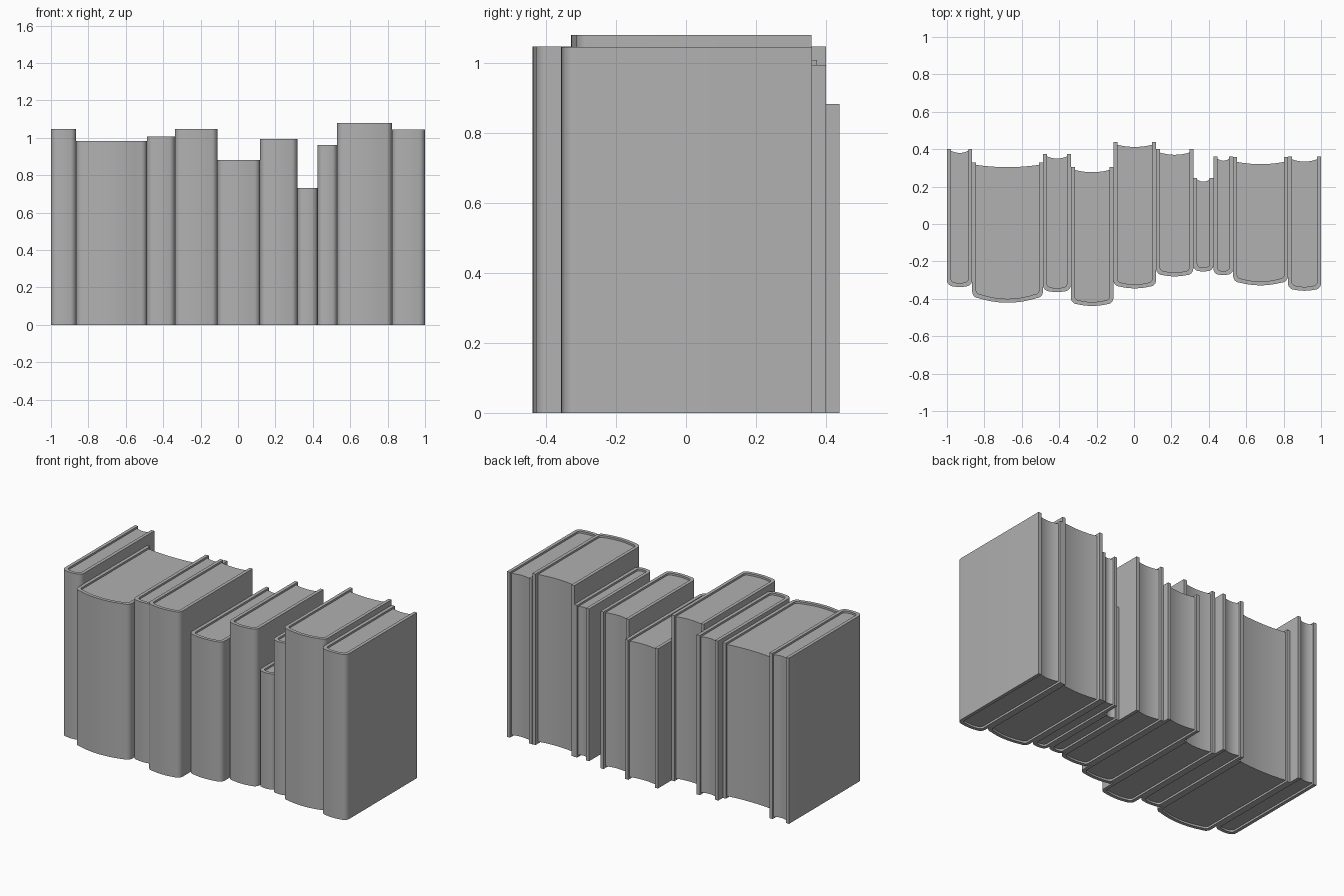
import bpy, bmesh, math

if "Cube" in bpy.data.objects:
    bpy.data.objects.remove(bpy.data.objects["Cube"])

# left x, right x, height, spine front y, cover back y, fore edge centre y
BOOKS = [
    (-1.0, -0.865, 1.047, -0.337, 0.40, 0.38),
    (-0.865, -0.487, 0.982, -0.421, 0.328, 0.304),
    (-0.487, -0.337, 1.008, -0.364, 0.374, 0.35),
    (-0.337, -0.11, 1.047, -0.438, 0.304, 0.277),
    (-0.11, 0.118, 0.882, -0.344, 0.438, 0.412),
    (0.118, 0.317, 0.993, -0.28, 0.40, 0.37),
    (0.317, 0.425, 0.731, -0.254, 0.246, 0.226),
    (0.425, 0.53, 0.962, -0.273, 0.36, 0.338),
    (0.53, 0.823, 1.08, -0.328, 0.358, 0.32),
    (0.823, 1.0, 1.045, -0.357, 0.36, 0.334),
]
T = 0.021        # cover thickness
R = 0.035        # spine corner radius
RECESS = 0.012   # pages sit below the cover rim
ARC = 10

grey = bpy.data.materials.new("grey")
grey.diffuse_color = (0.44, 0.44, 0.44, 1)
grey.use_nodes = True
grey.node_tree.nodes["Principled BSDF"].inputs["Base Color"].default_value = grey.diffuse_color


def u_profile(cx, half, front, back, r, bulge):
    """U-shaped outline from the back left, around the spine, to the back right."""
    base = front + bulge
    pts = [(-half, back)]
    for i in range(7):
        a = math.pi / 2 * i / 6
        pts.append((-half + r - r * math.cos(a), base + r - r * math.sin(a)))
    w = half - r
    for i in range(1, ARC):
        x = -w + 2 * w * i / ARC
        pts.append((x, base - bulge * (1 - (x / w) ** 2)))
    pts += [(-x, y) for x, y in reversed(pts[:8])]
    return [(cx + x, y) for x, y in pts]


def finish(bm, name):
    bmesh.ops.recalc_face_normals(bm, faces=bm.faces)
    me = bpy.data.meshes.new(name)
    bm.to_mesh(me)
    bm.free()
    me.materials.append(grey)
    me.polygons.foreach_set("use_smooth", [True] * len(me.polygons))
    me.set_sharp_from_angle(angle=math.radians(30))
    bpy.context.collection.objects.link(bpy.data.objects.new(name, me))


def make_cover(name, outer, inner, h):
    bm = bmesh.new()
    rings = [[bm.verts.new((x, y, z)) for x, y in p]
             for p, z in ((outer, 0), (outer, h), (inner, h), (inner, 0))]
    for k in range(4):
        a, b = rings[k], rings[(k + 1) % 4]
        for i in range(len(a) - 1):
            bm.faces.new((a[i], a[i + 1], b[i + 1], b[i]))
    for i in (0, -1):
        bm.faces.new([ring[i] for ring in rings])
    finish(bm, name)


def make_pages(name, outline, z0, z1):
    bm = bmesh.new()
    face = bm.faces.new([bm.verts.new((x, y, z0)) for x, y in outline])
    ext = bmesh.ops.extrude_face_region(bm, geom=[face], use_keep_orig=True)
    verts = [g for g in ext["geom"] if isinstance(g, bmesh.types.BMVert)]
    bmesh.ops.translate(bm, verts=verts, vec=(0, 0, z1 - z0))
    finish(bm, name)


for n, (x0, x1, h, front, back, hollow) in enumerate(BOOKS, 1):
    cx, half = (x0 + x1) / 2, (x1 - x0) / 2
    bulge = 0.17 * (x1 - x0) ** 2
    r = min(R, half * 0.6)
    # wrap-around hard cover
    outer = u_profile(cx, half, front, back, r, bulge)
    inner = u_profile(cx, half - T, front + T, back, r - T * 0.6, bulge)
    make_cover(f"book_{n}_cover", outer, inner, h)
    # page block with hollow fore edge
    edge = hollow + 0.012
    w = half - T
    block = u_profile(cx, w, front + T, edge, r - T * 0.6, bulge)
    for i in range(1, ARC):
        x = w - 2 * w * i / ARC
        block.append((cx + x, edge - 0.012 * (1 - (x / w) ** 2)))
    make_pages(f"book_{n}_pages", block, RECESS, h - RECESS)
